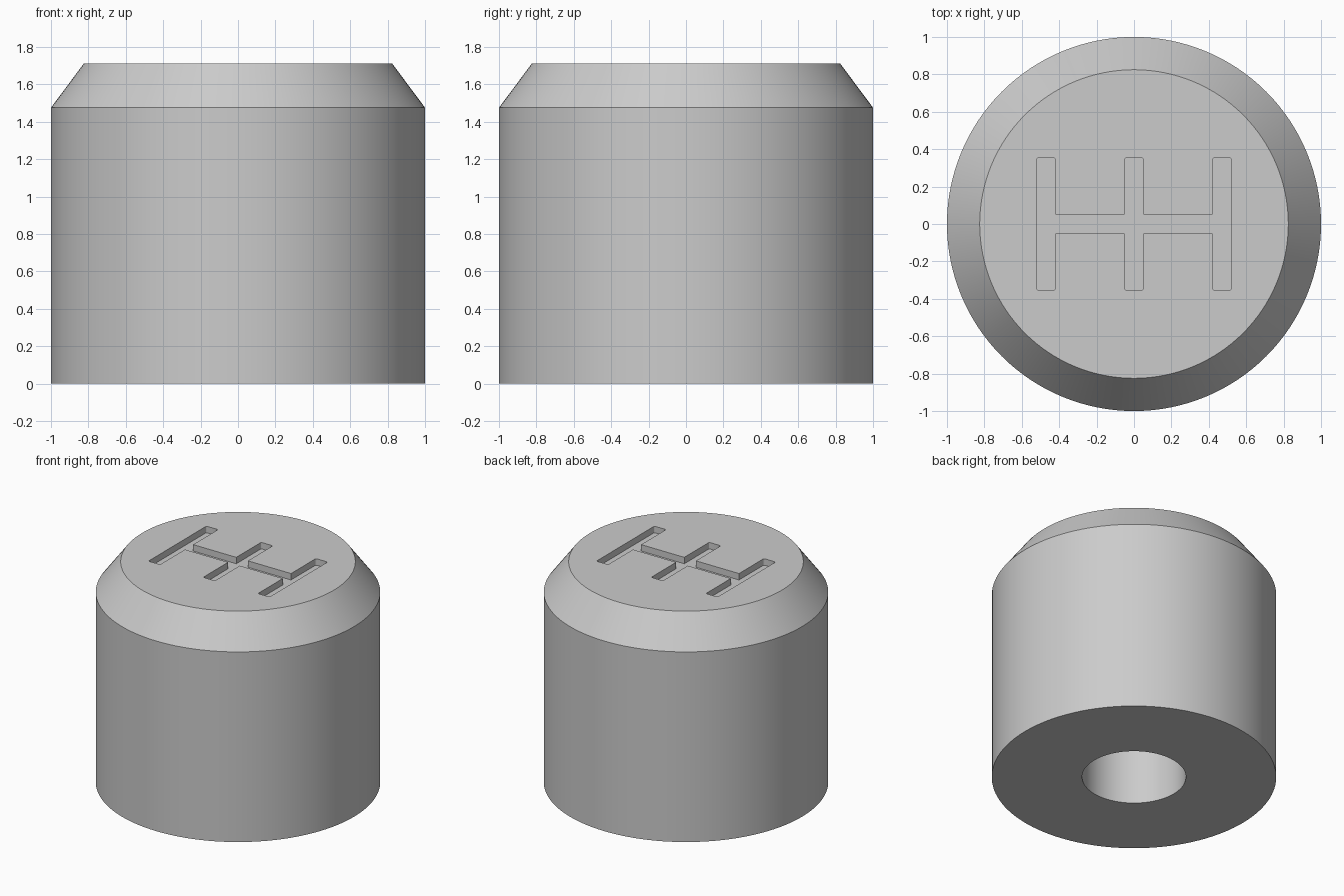
import bpy
import bmesh
import math

if "Cube" in bpy.data.objects:
    bpy.data.objects.remove(bpy.data.objects["Cube"], do_unlink=True)

HEIGHT = 1.71
BORE_RADIUS, BORE_DEPTH = 0.365, 1.1
GROOVE_DEPTH = 0.05
SEGMENTS = 128


def make_material(name, color):
    mat = bpy.data.materials.new(name)
    mat.use_nodes = True
    mat.diffuse_color = color
    mat.node_tree.nodes["Principled BSDF"].inputs["Base Color"].default_value = color
    return mat


def make_object(name, bm, mat):
    bmesh.ops.recalc_face_normals(bm, faces=bm.faces)
    mesh = bpy.data.meshes.new(name)
    bm.to_mesh(mesh)
    bm.free()
    mesh.materials.append(mat)
    obj = bpy.data.objects.new(name, mesh)
    bpy.context.collection.objects.link(obj)
    return obj


grey = make_material("plain grey", (0.6, 0.6, 0.6, 1))

# Knob body: chamfered cylinder with a blind bore, turned from one profile
profile = [(0, BORE_DEPTH), (BORE_RADIUS, BORE_DEPTH), (BORE_RADIUS, 0),
           (1, 0), (1, 1.475), (0.825, HEIGHT), (0, HEIGHT)]
bm = bmesh.new()
verts = [bm.verts.new((r, 0, z)) for r, z in profile]
edges = [bm.edges.new(pair) for pair in zip(verts, verts[1:])]
bmesh.ops.spin(bm, geom=verts + edges, cent=(0, 0, 0), axis=(0, 0, 1),
               angle=math.tau, steps=SEGMENTS)
bmesh.ops.remove_doubles(bm, verts=bm.verts, dist=0.0001)
# Merge the flat triangle fans into single caps
bmesh.ops.dissolve_limit(bm, angle_limit=0.005, verts=bm.verts, edges=bm.edges)
knob = make_object("knob_body", bm, grey)

# Shift pattern cutter: a quarter outline, mirrored across both axes
quarter = [(0.52, 0.355), (0.42, 0.355), (0.42, 0.05), (0.05, 0.05), (0.05, 0.355)]
half = quarter + [(-x, y) for x, y in reversed(quarter)]
outline = half + [(-x, -y) for x, y in half]
bm = bmesh.new()
floor = bm.faces.new([bm.verts.new((x, y, HEIGHT - GROOVE_DEPTH)) for x, y in outline])
tips = [v for v in bm.verts if abs(v.co.y) > 0.3]
bmesh.ops.bevel(bm, geom=tips, offset=0.012, segments=3, profile=0.5, affect='VERTICES')
raised = bmesh.ops.extrude_face_region(bm, geom=bm.faces[:])["geom"]
bmesh.ops.translate(bm, vec=(0, 0, 2 * GROOVE_DEPTH),
                    verts=[g for g in raised if isinstance(g, bmesh.types.BMVert)])
cutter = make_object("shift_pattern_cutter", bm, grey)
cutter.hide_render = True

# Engrave the pattern into the top
cut = knob.modifiers.new("engraved pattern", 'BOOLEAN')
cut.operation = 'DIFFERENCE'
cut.solver = 'EXACT'
cut.object = cutter
bpy.ops.object.select_all(action='DESELECT')
knob.select_set(True)
bpy.context.view_layer.objects.active = knob
bpy.ops.object.modifier_apply(modifier=cut.name)
bpy.data.objects.remove(cutter, do_unlink=True)

# Round walls smooth, rims sharp
bpy.ops.object.shade_smooth_by_angle(angle=math.radians(25))
